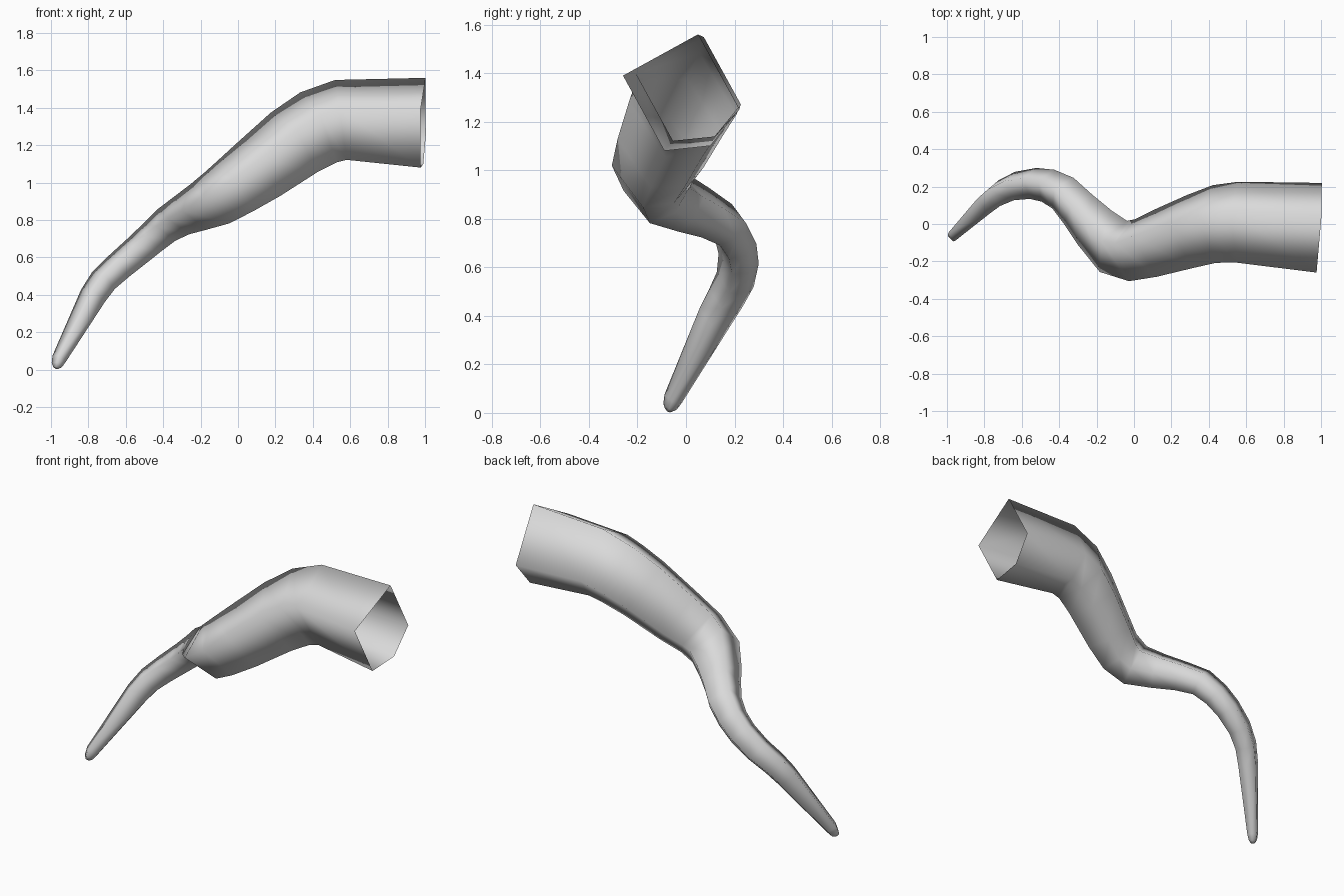
import bpy
import bmesh
from math import cos, sin, radians
from mathutils import Vector

cube = bpy.data.objects.get("Cube")
if cube:
    bpy.data.objects.remove(cube, do_unlink=True)

# Centre line from the open wide end to the tip: x, y, z, radius
PATH = [
    (.99, -.02, 1.32, .25),
    (.55, .01, 1.335, .225),
    (.43, .0, 1.295, .218),
    (.3, -.04, 1.215, .207),
    (.11, -.105, 1.07, .187),
    (-.01, -.14, .985, .17),
    (-.11, -.12, .92, .155),
    (-.21, -.02, .87, .13),
    (-.3, .08, .825, .11),
    (-.38, .165, .775, .1),
    (-.46, .205, .705, .092),
    (-.54, .217, .635, .087),
    (-.64, .203, .55, .082),
    (-.72, .165, .475, .078),
    (-.775, .12, .395, .073),
    (-.955, -.052, .06, .04),
    (-.968, -.066, .025, .03),
    (-.975, -.074, .01, .014),
]
# Square section with one chamfered corner
ANGLES = [radians(a) for a in (0, 90, 135, 180, 270)]


def make_material(name, colour):
    mat = bpy.data.materials.new(name)
    mat.use_nodes = True
    mat.diffuse_color = colour
    mat.node_tree.nodes["Principled BSDF"].inputs["Base Color"].default_value = colour
    return mat


def sweep(name, path, up, mat):
    """Sweep the section along the path without twisting it."""
    bm = bmesh.new()
    points = [Vector(p[:3]) for p in path]
    steps = [(b - a).normalized() for a, b in zip(points, points[1:])]
    tangents = [steps[0]]
    tangents += [(a + b).normalized() for a, b in zip(steps, steps[1:])]
    tangents.append(steps[-1])
    rings = []
    previous = tangents[0]
    for point, tangent, spec in zip(points, tangents, path):
        up = previous.rotation_difference(tangent) @ up
        up = (up - tangent * up.dot(tangent)).normalized()
        side = tangent.cross(up)
        rings.append([bm.verts.new(point + (up * cos(a) + side * sin(a)) * spec[3])
                      for a in ANGLES])
        previous = tangent
    count = len(ANGLES)
    for ring, following in zip(rings, rings[1:]):
        for i in range(count):
            j = (i + 1) % count
            bm.faces.new((ring[i], ring[j], following[j], following[i]))
    # Closed tip; the wide end stays open
    bm.faces.new(rings[-1])
    bmesh.ops.recalc_face_normals(bm, faces=bm.faces[:])
    for face in bm.faces:
        face.smooth = True
    mesh = bpy.data.meshes.new(name)
    bm.to_mesh(mesh)
    bm.free()
    mesh.materials.append(mat)
    obj = bpy.data.objects.new(name, mesh)
    bpy.context.collection.objects.link(obj)
    return obj


grey = make_material("plain_grey", (.7, .7, .7, 1))
sweep("tentacle", PATH, Vector((0, .28, .96)), grey)
